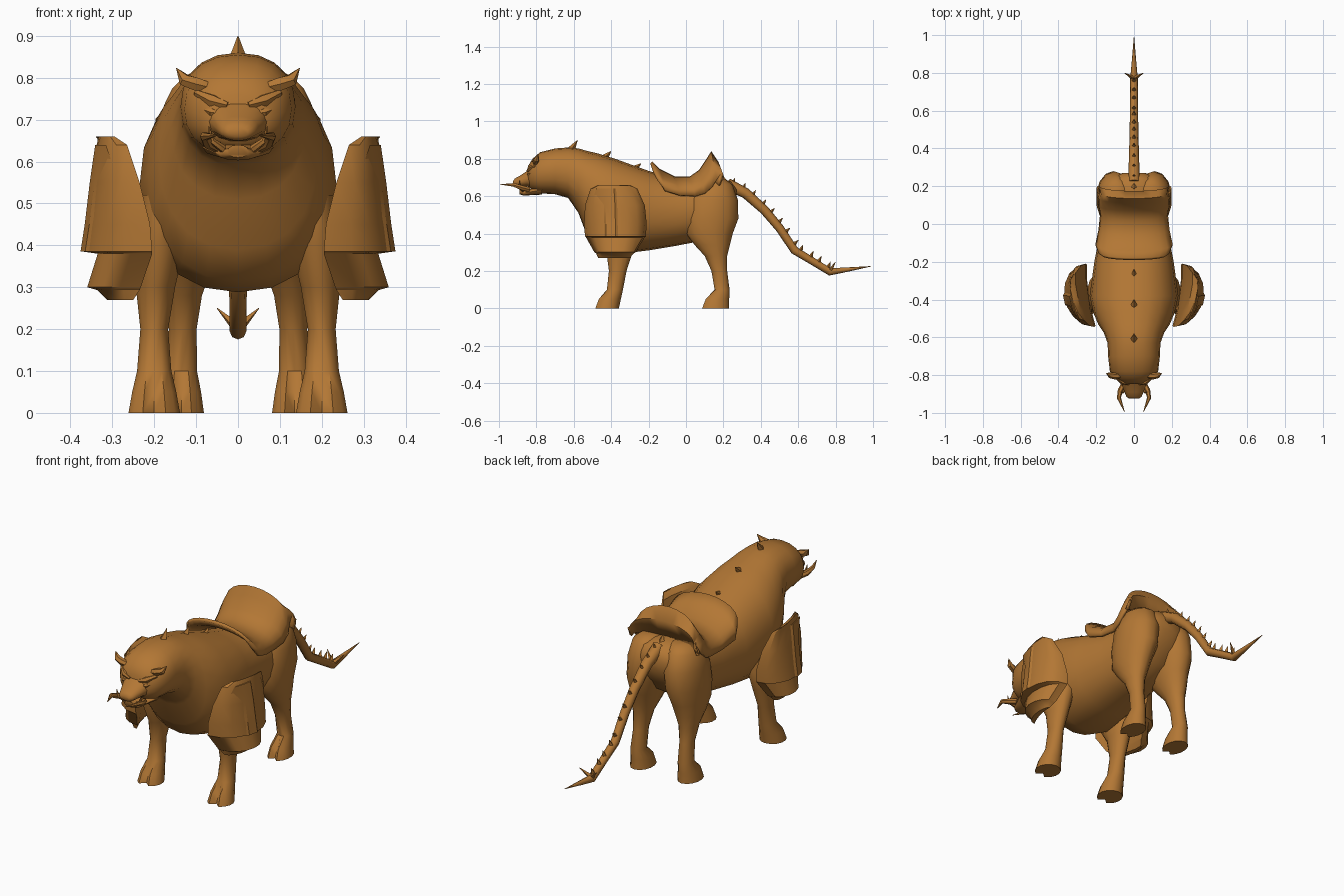
import bpy, bmesh, math
from mathutils import Vector

if "Cube" in bpy.data.objects:
    bpy.data.objects.remove(bpy.data.objects["Cube"])

hide = bpy.data.materials.new("brown_hide")
hide.diffuse_color = (0.45, 0.185, 0.035, 1)
hide.use_nodes = True
hide.node_tree.nodes["Principled BSDF"].inputs["Base Color"].default_value = hide.diffuse_color


def finish(name, bm, mirror=False, angle=50):
    bmesh.ops.recalc_face_normals(bm, faces=bm.faces)
    mesh = bpy.data.meshes.new(name)
    bm.to_mesh(mesh)
    bm.free()
    mesh.materials.append(hide)
    ob = bpy.data.objects.new(name, mesh)
    bpy.context.collection.objects.link(ob)
    if mirror:
        mod = ob.modifiers.new("mirror", 'MIRROR')
        mod.use_mirror_merge = False
    bpy.ops.object.select_all(action='DESELECT')
    bpy.context.view_layer.objects.active = ob
    ob.select_set(True)
    bpy.ops.object.shade_smooth_by_angle(angle=math.radians(angle))
    return ob


def add_loft(bm, rings):
    """Skin closed rings and cap both ends."""
    rows = [[bm.verts.new(p) for p in r] for r in rings]
    n = len(rows[0])
    for a, b in zip(rows, rows[1:]):
        for i in range(n):
            j = (i + 1) % n
            bm.faces.new((a[i], a[j], b[j], b[i]))
    bm.faces.new(rows[0])
    bm.faces.new(rows[-1])


def loft(name, rings, mirror=False, angle=50):
    bm = bmesh.new()
    add_loft(bm, rings)
    return finish(name, bm, mirror, angle)


def upright_ring(y, top, bottom, half, n=20, power=0.9):
    """Rounded cross-section facing along y."""
    pts = []
    for i in range(n):
        a = 2 * math.pi * i / n
        c, s = math.cos(a), math.sin(a)
        pts.append((half * math.copysign(abs(c) ** power, c), y,
                    (top + bottom) / 2 + (top - bottom) / 2 * math.copysign(abs(s) ** power, s)))
    return pts


def tube(bm, path, n=6):
    """Tapered tube along points (x, y, z, radius)."""
    pts = [Vector(p[:3]) for p in path]
    rings = []
    for k, p in enumerate(path):
        d = (pts[min(k + 1, len(pts) - 1)] - pts[max(k - 1, 0)]).normalized()
        u = d.cross(Vector((0, 0, 1)) if abs(d.z) < 0.9 else Vector((0, 1, 0))).normalized()
        v = d.cross(u)
        rings.append([pts[k] + p[3] * (u * math.cos(2 * math.pi * i / n) + v * math.sin(2 * math.pi * i / n))
                      for i in range(n)])
    add_loft(bm, rings)


# Torso, neck and skull: y, top, bottom, half width
body = [(-.845, .76, .655, .065), (-.82, .80, .63, .10), (-.78, .835, .615, .128),
        (-.70, .855, .61, .137), (-.63, .86, .59, .14), (-.575, .855, .51, .16),
        (-.53, .842, .39, .19), (-.47, .828, .315, .215), (-.38, .80, .288, .235),
        (-.20, .735, .31, .21), (-.05, .69, .335, .18), (.08, .69, .36, .17),
        (.18, .695, .42, .16), (.24, .68, .50, .12), (.27, .64, .56, .06)]
loft("body", [upright_ring(*b) for b in body])

# Muzzle and open lower jaw
loft("muzzle", [upright_ring(*m, n=14) for m in
                [(-.79, .775, .64, .09), (-.85, .735, .65, .065), (-.89, .708, .65, .05),
                 (-.915, .695, .65, .04), (-.925, .68, .66, .025)]])
loft("lower_jaw", [upright_ring(*m, n=12) for m in
                   [(-.77, .66, .608, .085), (-.83, .64, .605, .06), (-.87, .632, .603, .045),
                    (-.89, .64, .61, .025)]])


# Legs: z, x, y, x radius, y radius; the front of each hoof is notched
def leg(name, rows, n=14):
    rings = []
    for z, x, y, rx, ry in rows:
        ring = []
        for i in range(n):
            a = 2 * math.pi * i / n
            notch = .03 if i == 0 and z < .06 else 0
            ring.append((x + rx * math.sin(a), y - ry * math.cos(a) + notch, z))
        rings.append(ring)
    loft(name, rings, mirror=True)


leg("front_legs", [(.52, .18, -.38, .05, .10), (.40, .187, -.37, .062, .11), (.30, .197, -.355, .048, .07),
                   (.20, .20, -.365, .034, .047), (.10, .20, -.38, .042, .043),
                   (.05, .20, -.41, .054, .062), (0, .20, -.425, .063, .066)])
leg("hind_legs", [(.69, .09, .16, .045, .05), (.66, .095, .15, .08, .10), (.58, .10, .14, .097, .137),
                  (.48, .11, .135, .092, .145), (.40, .118, .125, .077, .125), (.34, .125, .14, .062, .095),
                  (.28, .13, .16, .045, .06), (.20, .132, .178, .034, .042), (.10, .135, .193, .038, .04),
                  (.05, .135, .165, .048, .066), (0, .135, .155, .055, .076)])

# Shoulder guards: bulging stepped plates; z, edge x, outer x, front y, back y
guard = [(.66, .295, .328, -.47, -.30), (.64, .265, .335, -.51, -.26), (.55, .235, .348, -.54, -.22),
         (.45, .21, .36, -.545, -.21), (.385, .205, .37, -.54, -.215), (.38, .205, .335, -.535, -.22),
         (.30, .232, .36, -.49, -.27), (.293, .235, .335, -.48, -.28), (.27, .25, .31, -.47, -.30)]
rings = []
for z, xe, xo, y0, y1 in guard:
    ring = []
    for i in range(9):
        t = i / 8
        yy = y0 + (y1 - y0) * (.5 - .5 * math.cos(math.pi * t))
        edge = xe + .045 * t
        ring.append((edge + (xo - xe - .0225) * math.sin(math.pi * t) ** .9, yy, z))
    ring += [(xe + .045 * t + .01, y0 + (y1 - y0) * t, z) for t in (.75, .5, .25)]
    rings.append(ring)
loft("shoulder_guards", rings, mirror=True, angle=35)

# Raised rim plate on each guard
rings = []
for z, xe, xo, y0, y1 in guard[1:5]:
    m = (y0 + y1) / 2
    rings.append([(xe + .05, y0 + .03, z), (xo - .005, m - .05, z), (xo + .006, m, z),
                  (xo - .01, m + .03, z), (xe + .06, m, z)])
loft("guard_ridges", rings, mirror=True, angle=30)

# Saddle: y, crown z, side z, half width
bm = bmesh.new()
rows = []
for y, top, side, half in [(-.18, .785, .68, .19), (-.14, .745, .63, .205), (-.06, .705, .605, .188),
                           (.02, .705, .60, .18), (.07, .74, .615, .19), (.11, .80, .65, .192),
                           (.135, .84, .69, .18), (.175, .78, .70, .185), (.15, .69, .655, .185)]:
    row = []
    for i in range(13):
        a = math.pi * i / 12
        s = math.sin(a) ** .8 if 0 < i < 12 else 0
        row.append(bm.verts.new((half * math.cos(a), y + .03 * (1 - s), side + (top - side) * s)))
    rows.append(row)
for a, b in zip(rows, rows[1:]):
    for i in range(12):
        bm.faces.new((a[i], a[i + 1], b[i + 1], b[i]))
saddle = finish("saddle", bm)
solid = saddle.modifiers.new("thickness", 'SOLIDIFY')
solid.thickness = .015

# Tail with a row of barbs and two side barbs near the tip
tail = [(.22, .665, .032), (.32, .615, .028), (.42, .525, .025), (.50, .43, .023), (.58, .31, .022),
        (.68, .25, .02), (.77, .195, .02), (.86, .207, .012), (.99, .225, .001)]
bm = bmesh.new()
tube(bm, [(0, y, z, r) for y, z, r in tail], 8)
finish("tail", bm)
bm = bmesh.new()
for a, b in zip(tail[:7], tail[1:7]):
    for t in (.25, .8):
        y, z = a[0] + (b[0] - a[0]) * t, a[1] + (b[1] - a[1]) * t
        d = Vector((0, b[0] - a[0], b[1] - a[1])).normalized()
        up = Vector((0, -d.z, d.y))
        base = Vector((0, y, z)) + up * .01
        tube(bm, [(*base, .014), (*(base + up * .038 + d * -.005), .001)], 4)
for s in (-1, 1):
    tube(bm, [(0, .77, .20, .014), (s * .05, .80, .25, .001)], 4)
finish("tail_barbs", bm, angle=20)

# Spikes along the spine: base y, base z, tip y, tip z
bm = bmesh.new()
for y, z, ty, tz, r in [(-.615, .845, -.58, .90, .022), (-.43, .81, -.40, .84, .018),
                        (-.27, .75, -.24, .775, .016), (.20, .68, .185, .72, .018)]:
    tube(bm, [(0, y, z, r), (0, ty, tz, .001)], 4)
finish("spine_spikes", bm, angle=20)

# Tusks, brow horns and brow ridges
bm = bmesh.new()
tube(bm, [(.05, -.84, .635, .014), (.072, -.88, .645, .014), (.08, -.92, .66, .011), (.05, -.995, .663, .001)])
tube(bm, [(.035, -.87, .63, .01), (.062, -.89, .65, .008), (.07, -.89, .685, .001)])
finish("tusks", bm, mirror=True)
bm = bmesh.new()
tube(bm, [(.06, -.80, .775, .012), (.10, -.805, .785, .018), (.128, -.80, .795, .016), (.147, -.79, .823, .001)])
finish("brow_horns", bm, mirror=True, angle=30)
bm = bmesh.new()
tube(bm, [(.025, -.845, .735, .008), (.06, -.835, .745, .016), (.10, -.805, .765, .008)])
finish("brow_ridges", bm, mirror=True)
bm = bmesh.new()
tube(bm, [(.045, -.845, .715, .004), (.062, -.842, .718, .01), (.082, -.825, .725, .004)])
finish("eyes", bm, mirror=True)
